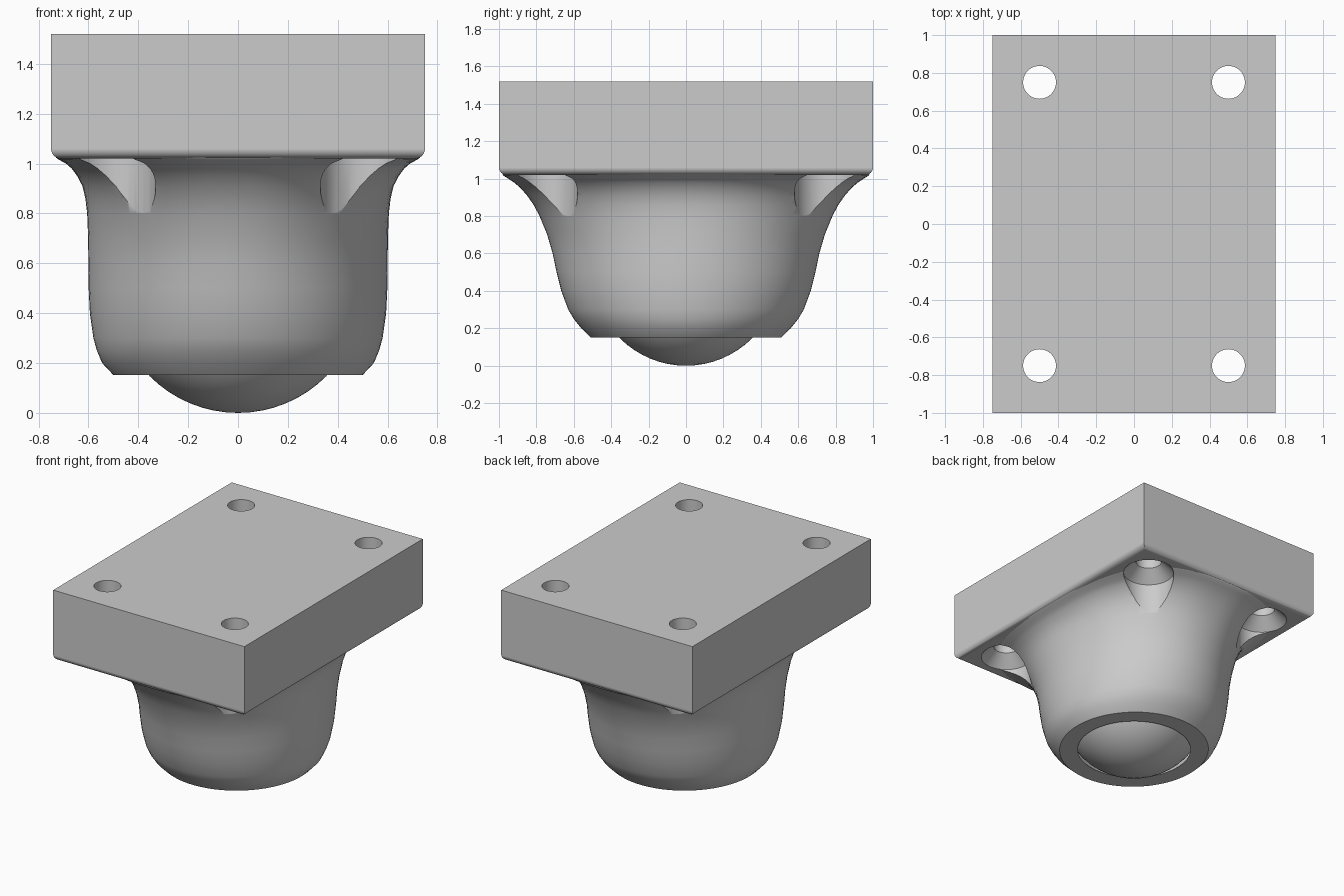
import bpy, bmesh, math

old = bpy.data.objects.get("Cube")
if old:
    bpy.data.objects.remove(old)

SEG = 96
GREY = (0.6, 0.6, 0.6, 1)
mat = bpy.data.materials.new("plain grey")
mat.use_nodes = True
mat.diffuse_color = GREY
mat.node_tree.nodes["Principled BSDF"].inputs["Base Color"].default_value = GREY


def make(name, bm):
    bmesh.ops.recalc_face_normals(bm, faces=bm.faces)
    me = bpy.data.meshes.new(name)
    bm.to_mesh(me)
    bm.free()
    me.materials.append(mat)
    ob = bpy.data.objects.new(name, me)
    bpy.context.collection.objects.link(ob)
    return ob


def loft(bm, rings, cx=0, cy=0, seg=SEG):
    """Capped skin through rings of (z, half width, half depth, squareness)."""
    prev, first = None, None
    for z, a, b, n in rings:
        ring = []
        for i in range(seg):
            t = 2 * math.pi * i / seg
            c, s = math.cos(t), math.sin(t)
            x = math.copysign(abs(c) ** (2 / n), c) * a
            y = math.copysign(abs(s) ** (2 / n), s) * b
            ring.append(bm.verts.new((cx + x, cy + y, z)))
        if prev:
            for i in range(seg):
                j = (i + 1) % seg
                bm.faces.new((prev[i], prev[j], ring[j], ring[i]))
        first = first or ring
        prev = ring
    bm.faces.new(first[::-1])
    bm.faces.new(prev)


def cut(ob, cutter):
    m = ob.modifiers.new("cut", "BOOLEAN")
    m.object = cutter
    m.solver = "EXACT"


def finish(ob, angle=35):
    bpy.ops.object.select_all(action="DESELECT")
    ob.select_set(True)
    bpy.context.view_layer.objects.active = ob
    for m in list(ob.modifiers):
        bpy.ops.object.modifier_apply(modifier=m.name)
    bpy.ops.object.shade_smooth_by_angle(angle=math.radians(angle))
    w = ob.modifiers.new("even shading", "WEIGHTED_NORMAL")
    w.keep_sharp = True


# Mounting plate with rounded lower rim
bm = bmesh.new()
bmesh.ops.create_cube(bm, size=1)
for v in bm.verts:
    v.co = (v.co.x * 1.5, v.co.y * 2, 1.27 + v.co.z * 0.5)
low = [e for e in bm.edges if all(v.co.z < 1.1 for v in e.verts)]
bmesh.ops.bevel(bm, geom=low, offset=0.04, segments=6, profile=0.5, affect="EDGES")
plate = make("mounting_plate", bm)

# Housing that flares into the plate
bm = bmesh.new()
loft(bm, [
    (0.152, 0.50, 0.51, 2), (0.20, 0.545, 0.56, 2), (0.25, 0.566, 0.60, 2),
    (0.30, 0.58, 0.63, 2), (0.40, 0.594, 0.667, 2), (0.50, 0.599, 0.692, 2),
    (0.60, 0.60, 0.713, 2), (0.70, 0.601, 0.742, 2.04), (0.80, 0.605, 0.783, 2.12),
    (0.86, 0.612, 0.815, 2.2), (0.91, 0.624, 0.85, 2.27), (0.95, 0.645, 0.885, 2.35),
    (0.98, 0.667, 0.92, 2.45), (1.00, 0.69, 0.95, 2.55), (1.015, 0.718, 0.975, 2.8),
    (1.024, 0.73, 0.982, 2.9)])
housing = make("housing", bm)

# Screw cutters: shaft, countersink and clearance for the screw head
bm = bmesh.new()
for sx in (-1, 1):
    for sy in (-1, 1):
        loft(bm, [(z, r, r, 2) for z, r in
                  ((0.6, 0.17), (1.02, 0.17), (1.103, 0.087), (1.6, 0.087))],
             sx * 0.5, sy * 0.75, 48)
screws = make("screw_cutter", bm)

# Socket cutter
bm = bmesh.new()
bmesh.ops.create_uvsphere(bm, u_segments=SEG, v_segments=48, radius=0.517)
bmesh.ops.translate(bm, verts=bm.verts, vec=(0, 0, 0.5))
socket = make("socket_cutter", bm)

cut(plate, screws)
cut(housing, screws)
cut(housing, socket)
finish(plate)
finish(housing)
for helper in (screws, socket):
    bpy.data.objects.remove(helper)

# Rolling ball
bm = bmesh.new()
bmesh.ops.create_uvsphere(bm, u_segments=64, v_segments=32, radius=0.5)
bmesh.ops.translate(bm, verts=bm.verts, vec=(0, 0, 0.5))
finish(make("ball", bm))
